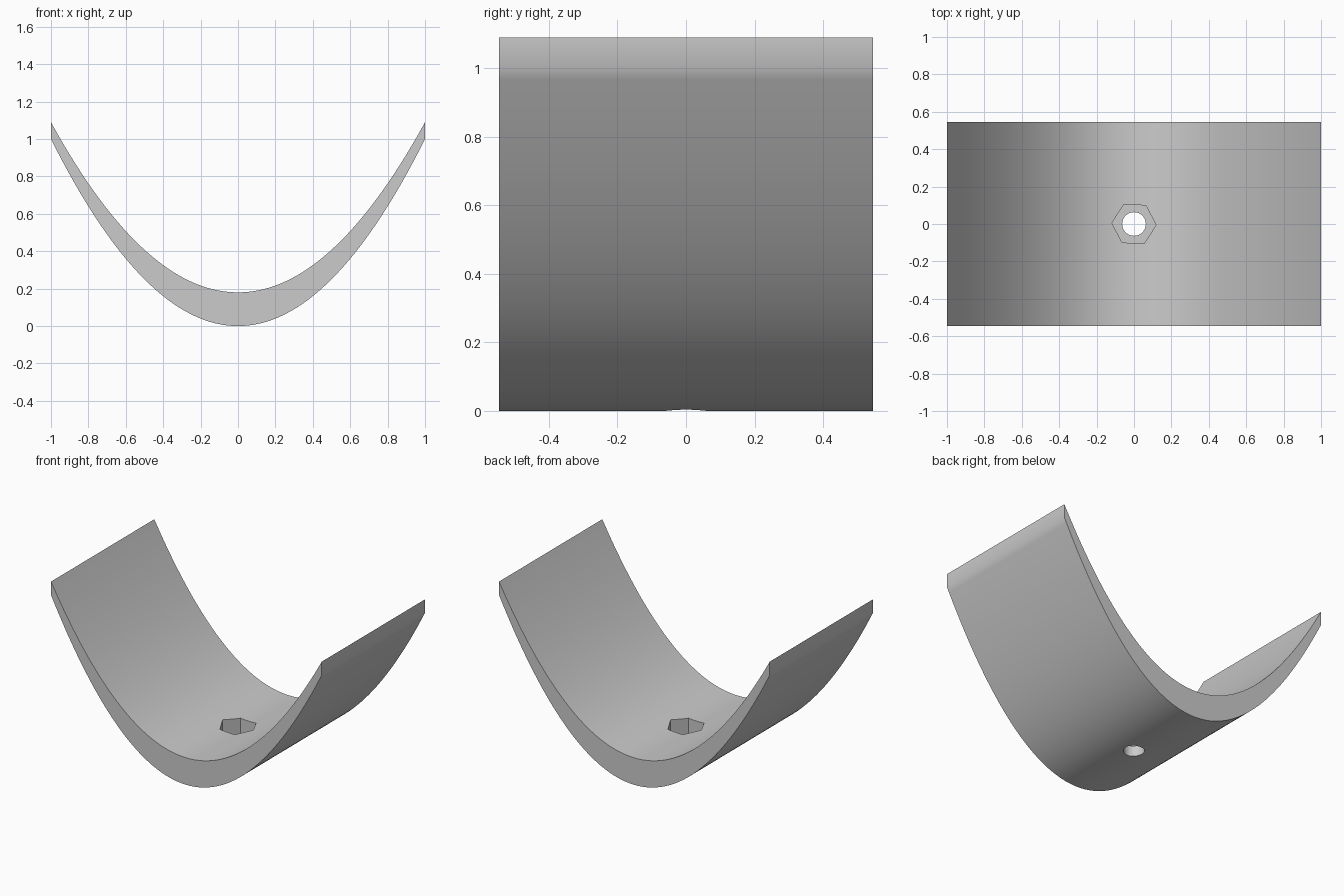
import bpy
import bmesh
import math

old = bpy.data.objects.get("Cube")
if old:
    bpy.data.objects.remove(old, do_unlink=True)

HALF_DEPTH = 0.545
STEPS = 120

# Single grey material
grey = bpy.data.materials.new("plain grey")
grey.use_nodes = True
colour = (0.6, 0.6, 0.6, 1)
grey.diffuse_color = colour
grey.node_tree.nodes["Principled BSDF"].inputs["Base Color"].default_value = colour


def add_object(name, bm):
    bmesh.ops.recalc_face_normals(bm, faces=bm.faces)
    mesh = bpy.data.meshes.new(name)
    bm.to_mesh(mesh)
    bm.free()
    mesh.materials.append(grey)
    obj = bpy.data.objects.new(name, mesh)
    bpy.context.collection.objects.link(obj)
    return obj


def prism_cutter(name, sides, radius, low, high, turn=0):
    bm = bmesh.new()
    ring = [2 * math.pi * i / sides + turn for i in range(sides)]
    base = bm.faces.new([bm.verts.new((radius * math.cos(a), radius * math.sin(a), low)) for a in ring])
    top = bmesh.ops.extrude_face_region(bm, geom=[base])["geom"]
    bmesh.ops.translate(bm, vec=(0, 0, high - low),
                        verts=[v for v in top if isinstance(v, bmesh.types.BMVert)])
    obj = add_object(name, bm)
    obj.hide_render = True
    return obj


# Trough: region between two parabolas, extruded front to back
xs = [-1 + 2 * i / STEPS for i in range(STEPS + 1)]
profile = [(x, x * x) for x in xs]
profile += [(x, 0.18 + 0.91 * x * x) for x in reversed(xs)]
bm = bmesh.new()
front = bm.faces.new([bm.verts.new((x, -HALF_DEPTH, z)) for x, z in profile])
back = bmesh.ops.extrude_face_region(bm, geom=[front], use_keep_orig=True)["geom"]
bmesh.ops.translate(bm, vec=(0, 2 * HALF_DEPTH, 0),
                    verts=[v for v in back if isinstance(v, bmesh.types.BMVert)])
trough = add_object("curved_trough", bm)

# Hexagonal nut pocket and round bolt hole through the bottom
cutters = [
    prism_cutter("nut_pocket_cutter", 6, 0.118, 0.07, 0.4, math.radians(-3)),
    prism_cutter("bolt_hole_cutter", 48, 0.063, -0.1, 0.3),
]
bpy.context.view_layer.objects.active = trough
trough.select_set(True)
for cutter in cutters:
    cut = trough.modifiers.new(cutter.name, "BOOLEAN")
    cut.operation = "DIFFERENCE"
    cut.solver = "EXACT"
    cut.object = cutter
    bpy.ops.object.modifier_apply(modifier=cut.name)
for cutter in cutters:
    bpy.data.objects.remove(cutter, do_unlink=True)

bpy.ops.object.shade_smooth_by_angle(angle=math.radians(30))
